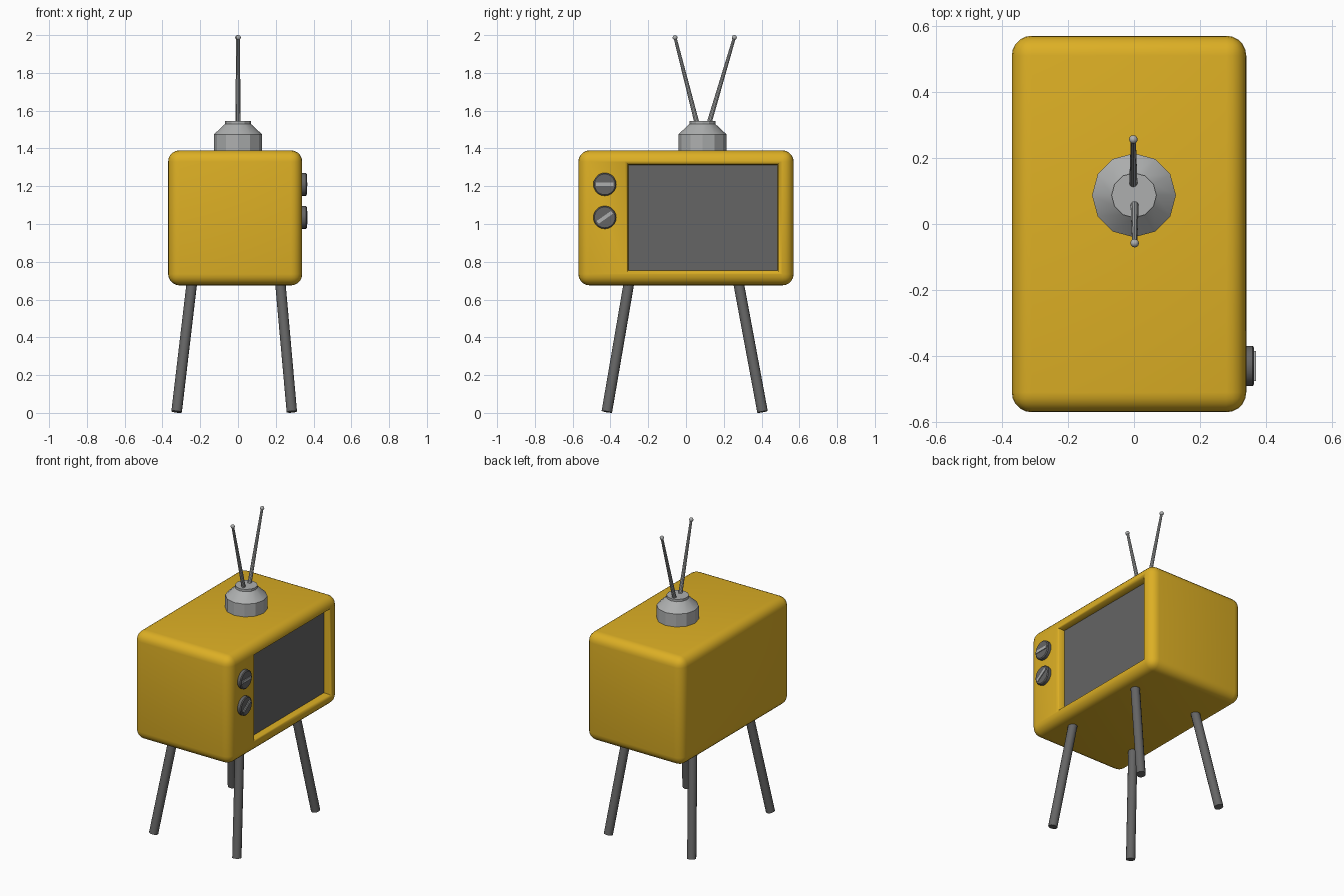
import bpy, bmesh, math
from mathutils import Vector, Matrix

if "Cube" in bpy.data.objects:
    bpy.data.objects.remove(bpy.data.objects["Cube"])


def material(name, rgb):
    m = bpy.data.materials.new(name)
    m.diffuse_color = (*rgb, 1)
    m.use_nodes = True
    m.node_tree.nodes["Principled BSDF"].inputs["Base Color"].default_value = m.diffuse_color
    return m


YELLOW = material("mustard yellow", (0.72, 0.43, 0.018))
DARK = material("dark grey", (0.13, 0.13, 0.13))
GREY = material("light grey", (0.42, 0.43, 0.43))


def finish(bm, name, mat, angle=35):
    bmesh.ops.recalc_face_normals(bm, faces=bm.faces)
    me = bpy.data.meshes.new(name)
    bm.to_mesh(me)
    bm.free()
    me.materials.append(mat)
    ob = bpy.data.objects.new(name, me)
    bpy.context.collection.objects.link(ob)
    if angle:
        bpy.ops.object.select_all(action='DESELECT')
        ob.select_set(True)
        bpy.context.view_layer.objects.active = ob
        bpy.ops.object.shade_smooth_by_angle(angle=math.radians(angle))
    return ob


def box(bm, lo, hi):
    lo, hi = Vector(lo), Vector(hi)
    mat = Matrix.Translation((lo + hi) / 2) @ Matrix.Diagonal((*(hi - lo), 1))
    bmesh.ops.create_cube(bm, size=1, matrix=mat)


def rod(bm, a, b, r1, r2, sides):
    a, b = Vector(a), Vector(b)
    d = b - a
    mat = Matrix.Translation((a + b) / 2) @ d.to_track_quat('Z', 'Y').to_matrix().to_4x4()
    bmesh.ops.create_cone(bm, cap_ends=True, segments=sides, radius1=r1,
                          radius2=r2, depth=d.length, matrix=mat)


def lathe(bm, profile, sides, mat):
    """Closed solid of revolution from (radius, height) pairs."""
    rings = [[bm.verts.new(mat @ Vector((r * math.cos(t), r * math.sin(t), h)))
              for t in (2 * math.pi * i / sides for i in range(sides))]
             for r, h in profile]
    for p, q in zip(rings, rings[1:]):
        for i in range(sides):
            j = (i + 1) % sides
            bm.faces.new((p[i], p[j], q[j], q[i]))
    bm.faces.new(rings[0][::-1])
    bm.faces.new(rings[-1])


# cabinet: rounded box whose screen side steps inward through rectangular rings
FX = 0.34
Y0, Y1, Z0, Z1 = -0.305, 0.485, 0.755, 1.313
bm = bmesh.new()
box(bm, (-0.37, -0.57, 0.675), (FX, 0.57, 1.39))
bmesh.ops.bevel(bm, geom=bm.edges[:], offset=0.06, segments=5, profile=0.5, affect='EDGES')
face = max((f for f in bm.faces if f.normal.x > 0.99), key=lambda f: f.calc_area())
c = face.calc_center_median()
prev = sorted(face.verts, key=lambda v: math.atan2(v.co.z - c.z, v.co.y - c.y))
bm.faces.remove(face)
for x, g in ((FX, 0.019), (FX - 0.004, 0.010), (FX - 0.013, 0.003), (FX - 0.05, 0)):
    ring = [bm.verts.new((x, y, z)) for y, z in
            ((Y0 - g, Z0 - g), (Y1 + g, Z0 - g), (Y1 + g, Z1 + g), (Y0 - g, Z1 + g))]
    for i in range(4):
        j = (i + 1) % 4
        bm.faces.new((prev[i], prev[j], ring[j], ring[i]))
    prev = ring
finish(bm, "cabinet", YELLOW, 40)

# screen closing the recess
bm = bmesh.new()
box(bm, (FX - 0.06, Y0, Z0), (FX - 0.05, Y1, Z1))
finish(bm, "screen", DARK, None)

# two dials, each with a grip bar
for name, z, turn in (("upper", 1.21, 0), ("lower", 1.035, 35)):
    place = Matrix.Translation((FX, -0.43, z)) @ Matrix.Rotation(math.pi / 2, 4, 'Y')
    bm = bmesh.new()
    lathe(bm, [(0.061, -0.01), (0.061, 0.019), (0.055, 0.024)], 20, place)
    finish(bm, name + "_dial", DARK)
    bm = bmesh.new()
    box(bm, (0.02, -0.046, -0.009), (0.029, 0.046, 0.009))
    bm.transform(Matrix.Translation((FX, -0.43, z)) @ Matrix.Rotation(math.radians(turn), 4, 'X'))
    finish(bm, name + "_dial_grip", GREY, None)

# four splayed legs
for sx, xn in ((-1, "back"), (1, "screen_side")):
    for sy, yn in ((-1, "left"), (1, "right")):
        bm = bmesh.new()
        rod(bm, (-0.02 + sx * 0.305, -0.007 + sy * 0.412, 0.006),
            (-0.01 + sx * 0.233, -0.012 + sy * 0.288, 0.70), 0.028, 0.028, 14)
        finish(bm, f"{xn}_{yn}_leg", DARK)

# antenna base
AY = 0.087
bm = bmesh.new()
lathe(bm, [(0.127, 1.38), (0.127, 1.475), (0.068, 1.53), (0.068, 1.545)], 12,
      Matrix.Translation((0, AY, 0)))
finish(bm, "antenna_base", GREY, 25)

# two antenna rods with ball tips
for s, name in ((-1, "left"), (1, "right")):
    tip = Vector((-s * 0.002, AY + 0.012 + s * 0.157, 1.987))
    bm = bmesh.new()
    rod(bm, (s * -0.002, AY + 0.003 + s * 0.031, 1.53), tip, 0.013, 0.008, 10)
    bmesh.ops.create_uvsphere(bm, u_segments=12, v_segments=8, radius=0.013,
                              matrix=Matrix.Translation(tip))
    finish(bm, name + "_antenna_rod", GREY)
